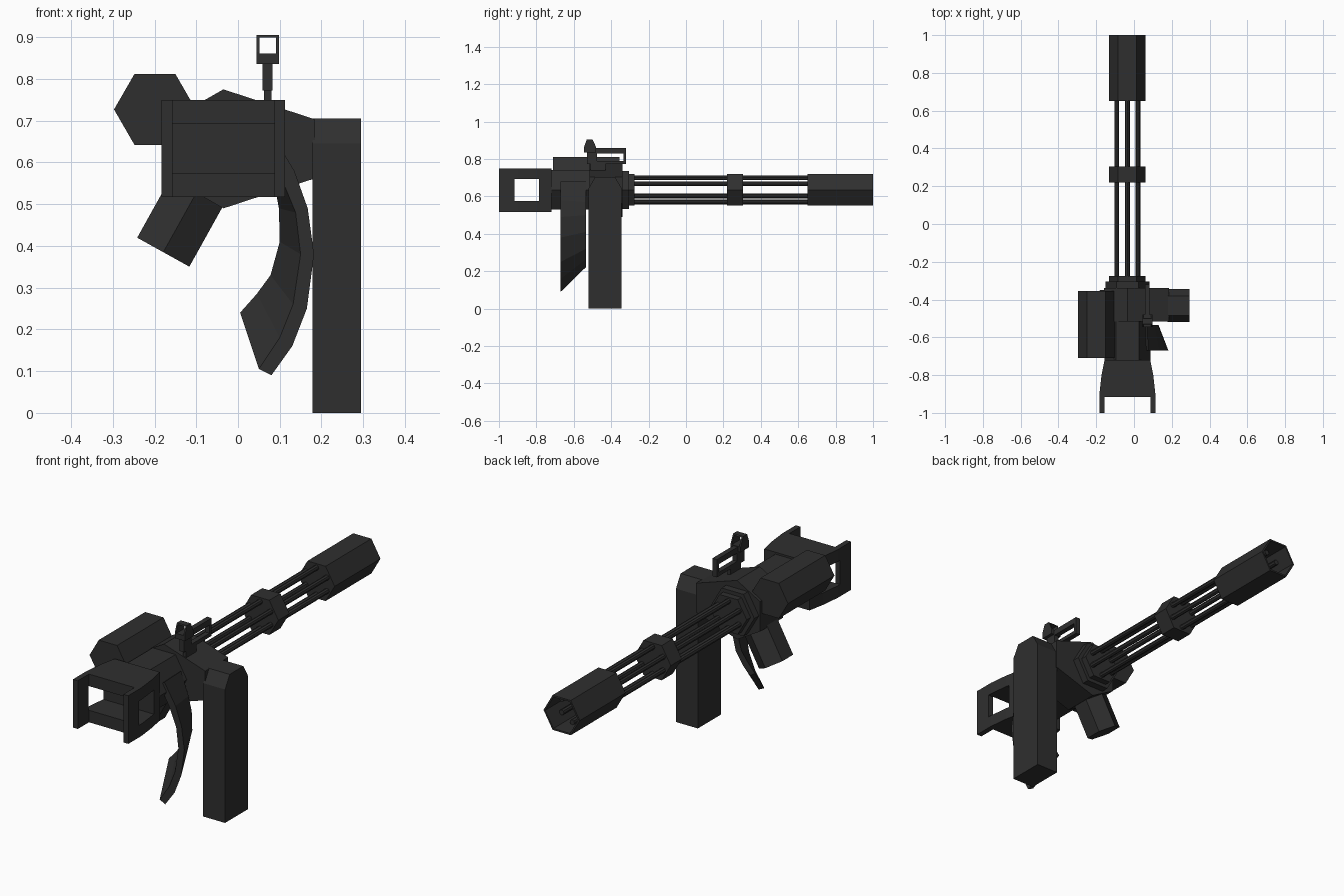
import bpy, bmesh, math
from mathutils import Vector

if "Cube" in bpy.data.objects:
    bpy.data.objects.remove(bpy.data.objects["Cube"])

CX, CZ = -0.035, 0.635          # barrel axis
mat = bpy.data.materials.new("gunmetal")
mat.diffuse_color = (0.028, 0.028, 0.028, 1)
mat.use_nodes = True
mat.node_tree.nodes["Principled BSDF"].inputs["Base Color"].default_value = mat.diffuse_color


def finish(name, bm):
    bmesh.ops.recalc_face_normals(bm, faces=bm.faces)
    me = bpy.data.meshes.new(name)
    bm.to_mesh(me)
    bm.free()
    me.materials.append(mat)
    ob = bpy.data.objects.new(name, me)
    bpy.context.collection.objects.link(ob)
    return ob


def loft(name, sections):
    """Closed solid through equal-sized rings of 3D points."""
    bm = bmesh.new()
    rings = [[bm.verts.new(p) for p in s] for s in sections]
    n = len(rings[0])
    for a, b in zip(rings, rings[1:]):
        for i in range(n):
            j = (i + 1) % n
            bm.faces.new((a[i], a[j], b[j], b[i]))
    bm.faces.new(rings[0])
    bm.faces.new(rings[-1])
    return finish(name, bm)


def prism(name, pts, axis, lo, hi):
    """Extrude a 2D profile along the x, y or z axis."""
    place = {"x": lambda p, d: (d, p[0], p[1]),
             "y": lambda p, d: (p[0], d, p[1]),
             "z": lambda p, d: (p[0], p[1], d)}[axis]
    return loft(name, [[place(p, d) for p in pts] for d in (lo, hi)])


def box(name, x, y, z):
    return prism(name, [(x[0], y[0]), (x[1], y[0]), (x[1], y[1]), (x[0], y[1])], "z", *z)


def ngon(cx, cz, r, n=6):
    return [(cx + r * math.cos(2 * math.pi * i / n), cz + r * math.sin(2 * math.pi * i / n))
            for i in range(n)]


def cut(ob, cutter):
    cutter.hide_render = True
    m = ob.modifiers.new("cut", "BOOLEAN")
    m.operation, m.solver, m.object = "DIFFERENCE", "EXACT", cutter
    bpy.context.view_layer.objects.active = ob
    bpy.ops.object.modifier_apply(modifier=m.name)
    bpy.data.objects.remove(cutter)


# Barrel cluster with clamp and base plates
for i in range(6):
    a = math.radians(30 + 60 * i)
    prism(f"barrel_{i}", ngon(CX + 0.065 * math.cos(a), CZ + 0.065 * math.sin(a), 0.0125, 8),
          "y", -0.29, 0.92)
prism("barrel_clamp", ngon(CX, CZ, 0.097), "y", 0.22, 0.305)
prism("base_plate_small", ngon(CX, CZ, 0.097), "y", -0.32, -0.275)
prism("base_plate_large", ngon(CX, CZ, 0.117), "y", -0.36, -0.305)

# Hollow muzzle shroud
shroud = prism("muzzle_shroud", ngon(CX, CZ, 0.097), "y", 0.65, 1.0)
cut(shroud, prism("shroud_cutter", ngon(CX, CZ, 0.088), "y", 0.67, 1.1))

# Receiver: rear hexagon, and front block reaching out to the magazine
prism("rear_receiver", ngon(CX, CZ, 0.122), "y", -0.74, -0.50)
prism("front_receiver", [(CX, 0.775), (-0.158, 0.705), (-0.158, 0.56), (CX, 0.49),
                         (0.185, 0.562), (0.185, 0.703)], "y", -0.515, -0.34)

# Motor drum on the left
prism("motor_drum", ngon(-0.199, 0.727, 0.098), "y", -0.71, -0.355)

# Box magazine with bevelled top
prism("magazine", [(-0.52, 0), (-0.345, 0), (-0.345, 0.645), (-0.38, 0.705),
                   (-0.485, 0.705), (-0.52, 0.645)], "x", 0.178, 0.295)

# Slanted hexagonal chute on the lower left
end, top = Vector((-0.179, -0.433, 0.385)), Vector((-0.065, -0.433, 0.59))
d = (top - end).normalized()
side = Vector((d.z, 0, -d.x))
hexa = [side * u + Vector((0, v, 0)) for v, u in ngon(0, 0, 0.0825)]
loft("ejection_chute", [[c + h for h in hexa] for c in (end, top)])

# Curved belt: front outer, front inner, back inner, back outer as (x, z)
belt = [((0.075, 0.68), (0.05, 0.66), (0.04, 0.66), (0.07, 0.68)),
        ((0.135, 0.58), (0.105, 0.56), (0.085, 0.56), (0.11, 0.57)),
        ((0.167, 0.49), (0.138, 0.48), (0.098, 0.49), (0.127, 0.50)),
        ((0.182, 0.38), (0.150, 0.38), (0.100, 0.41), (0.130, 0.41)),
        ((0.165, 0.25), (0.132, 0.26), (0.078, 0.33), (0.108, 0.32)),
        ((0.130, 0.16), (0.100, 0.18), (0.045, 0.285), (0.073, 0.265)),
        ((0.080, 0.09), (0.050, 0.105), (0.005, 0.24), (0.033, 0.222))]
loft("ammo_belt", [[(p[0], y, p[1]) for p, y in zip(s, (-0.67, -0.67, -0.535, -0.535))]
                   for s in belt])

# Flared rear frame: slot between the side ears, window through the sides
half = [(0.121, -0.72), (0.137, -0.80), (0.148, -0.90), (0.148, -1.0)]
frame = prism("rear_frame", [(CX + x, y) for x, y in half] +
              [(CX - x, y) for x, y in reversed(half)], "z", 0.517, 0.75)
cut(frame, box("slot_cutter", (-0.157, 0.087), (-1.1, -0.915), (0.4, 0.9)))
cut(frame, box("window_cutter", (-0.4, 0.4), (-0.917, -0.785), (0.575, 0.692)))

# Sight: stem, rectangular rail loop and square rear ring
box("sight_stem", (0.062, 0.08), (-0.51, -0.43), (0.69, 0.78))
loop = box("sight_loop", (0.059, 0.083), (-0.53, -0.32), (0.772, 0.858))
cut(loop, box("loop_cutter", (0, 0.2), (-0.475, -0.335), (0.79, 0.83)))
ring = prism("sight_ring", [(-0.545, 0.836), (-0.48, 0.836), (-0.48, 0.862), (-0.5, 0.905),
                            (-0.53, 0.905), (-0.545, 0.865)], "x", 0.044, 0.098)
cut(ring, box("ring_cutter", (0.051, 0.091), (-0.7, -0.4), (0.861, 0.899)))
